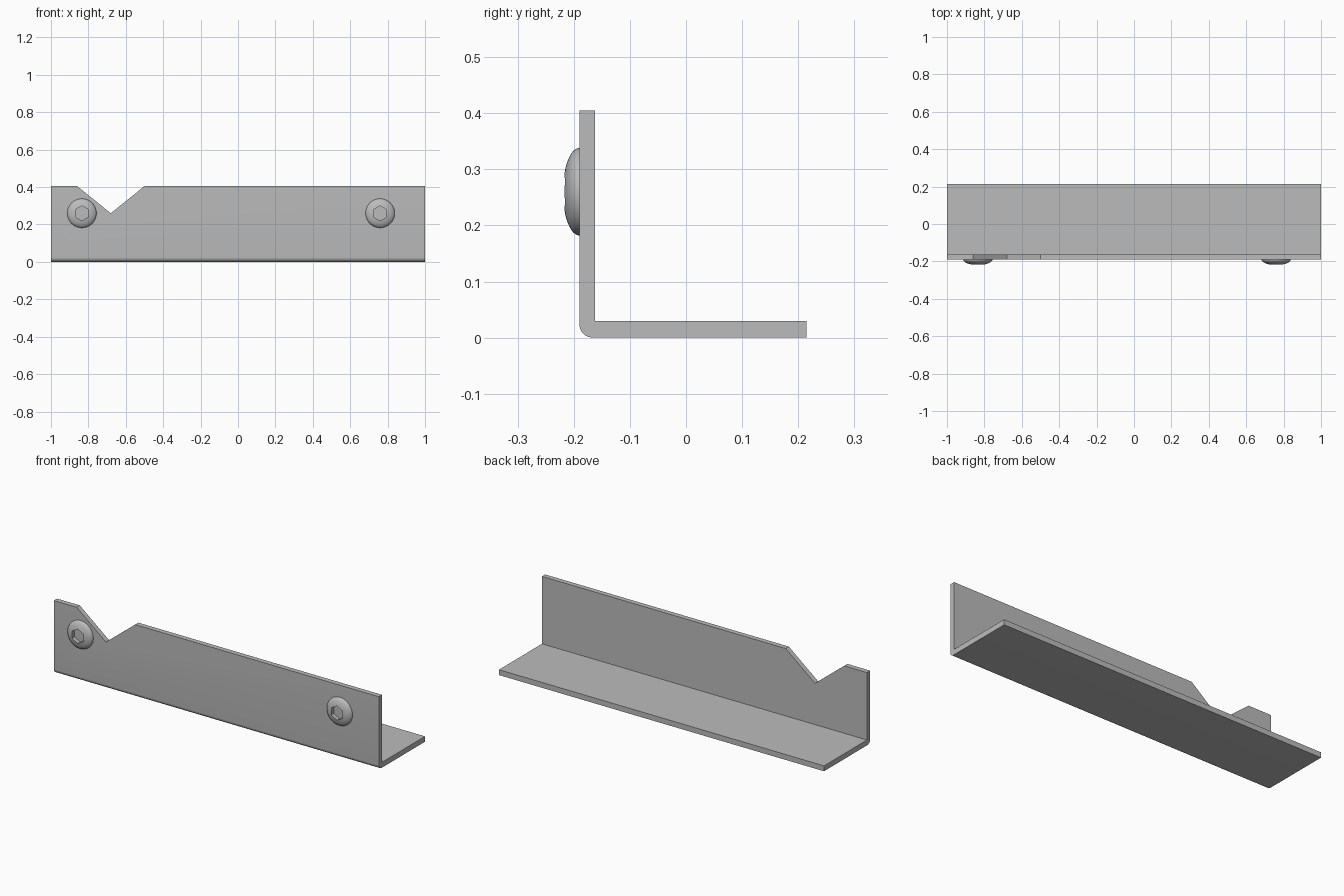
import bpy, bmesh
from math import sin, cos, pi, sqrt, radians

cube = bpy.data.objects.get("Cube")
if cube:
    bpy.data.objects.remove(cube, do_unlink=True)

steel = bpy.data.materials.new("grey_metal")
steel.use_nodes = True
GREY = (0.5, 0.5, 0.5, 1)
steel.diffuse_color = GREY
steel.node_tree.nodes["Principled BSDF"].inputs["Base Color"].default_value = GREY

FRONT, INNER, BACK = -0.19, -0.162, 0.215
HEIGHT, THICK, BEND = 0.405, 0.03, 0.024


def finish(bm, name):
    bmesh.ops.recalc_face_normals(bm, faces=bm.faces)
    mesh = bpy.data.meshes.new(name)
    bm.to_mesh(mesh)
    bm.free()
    mesh.materials.append(steel)
    obj = bpy.data.objects.new(name, mesh)
    bpy.context.collection.objects.link(obj)
    return obj


def prism(name, points, offset):
    """Closed outline extruded along an offset vector."""
    bm = bmesh.new()
    face = bm.faces.new([bm.verts.new(p) for p in points])
    out = bmesh.ops.extrude_face_region(bm, geom=[face])
    bmesh.ops.translate(bm, vec=offset,
                        verts=[v for v in out["geom"] if isinstance(v, bmesh.types.BMVert)])
    return finish(bm, name)


def activate(obj):
    bpy.ops.object.select_all(action="DESELECT")
    obj.select_set(True)
    bpy.context.view_layer.objects.active = obj


# L-shaped angle bracket with a rounded outer bend
bend = [(FRONT + BEND - BEND * sin(a), BEND - BEND * cos(a))
        for a in (i * pi / 16 for i in range(9))]
outline = bend + [(FRONT, HEIGHT), (INNER, HEIGHT), (INNER, THICK), (BACK, THICK), (BACK, 0)]
bracket = prism("angle_bracket", [(-1, y, z) for y, z in outline], (2, 0, 0))

# V notch in the upright leg, its sides carried on above the top edge
NOTCH_X, NOTCH_Z, HALF, RISE = -0.68, 0.26, 0.36, 0.29
cutter = prism("notch_cutter",
               [(NOTCH_X, -0.3, NOTCH_Z), (NOTCH_X + HALF, -0.3, NOTCH_Z + RISE),
                (NOTCH_X - HALF, -0.3, NOTCH_Z + RISE)], (0, 0.25, 0))
cutter.hide_render = True
activate(bracket)
cut = bracket.modifiers.new("notch", "BOOLEAN")
cut.operation, cut.solver, cut.object = "DIFFERENCE", "EXACT", cutter
bpy.ops.object.modifier_apply(modifier=cut.name)
bpy.data.objects.remove(cutter, do_unlink=True)
activate(bracket)
bpy.ops.object.shade_smooth_by_angle(angle=radians(30))


# Domed button-head screw with a hexagonal socket
def screw(name, cx, cz, radius=0.078, dome=0.0295, hexagon=0.04, floor=-0.194):
    n, steps = 48, 8
    bm = bmesh.new()

    def hex_radius(a):
        turn = a % (pi / 3) - pi / 6
        return hexagon * cos(pi / 6) / cos(turn)

    def dome_y(r):
        return FRONT - dome * sqrt(max(0, 1 - (r / radius) ** 2))

    def ring(radius_at, y_at):
        verts = []
        for i in range(n):
            a = 2 * pi * i / n
            r = radius_at(a)
            # vertices of the hexagon point straight up and down
            verts.append(bm.verts.new((cx + r * sin(a), y_at(r), cz + r * cos(a))))
        return verts

    rings = []
    for k in range(steps + 1):
        t = sin(pi / 2 * (1 - k / steps))
        rings.append(ring(lambda a: hex_radius(a) + (radius - hex_radius(a)) * t, dome_y))
    rings.append(ring(hex_radius, lambda r: floor))
    for lower, upper in zip(rings, rings[1:]):
        for i in range(n):
            j = (i + 1) % n
            bm.faces.new((lower[i], lower[j], upper[j], upper[i]))
    bm.faces.new(rings[0])
    bm.faces.new(rings[-1])
    obj = finish(bm, name)
    activate(obj)
    bpy.ops.object.shade_smooth_by_angle(angle=radians(35))


screw("right_screw", -0.835, 0.26)
screw("left_screw", 0.76, 0.26)
